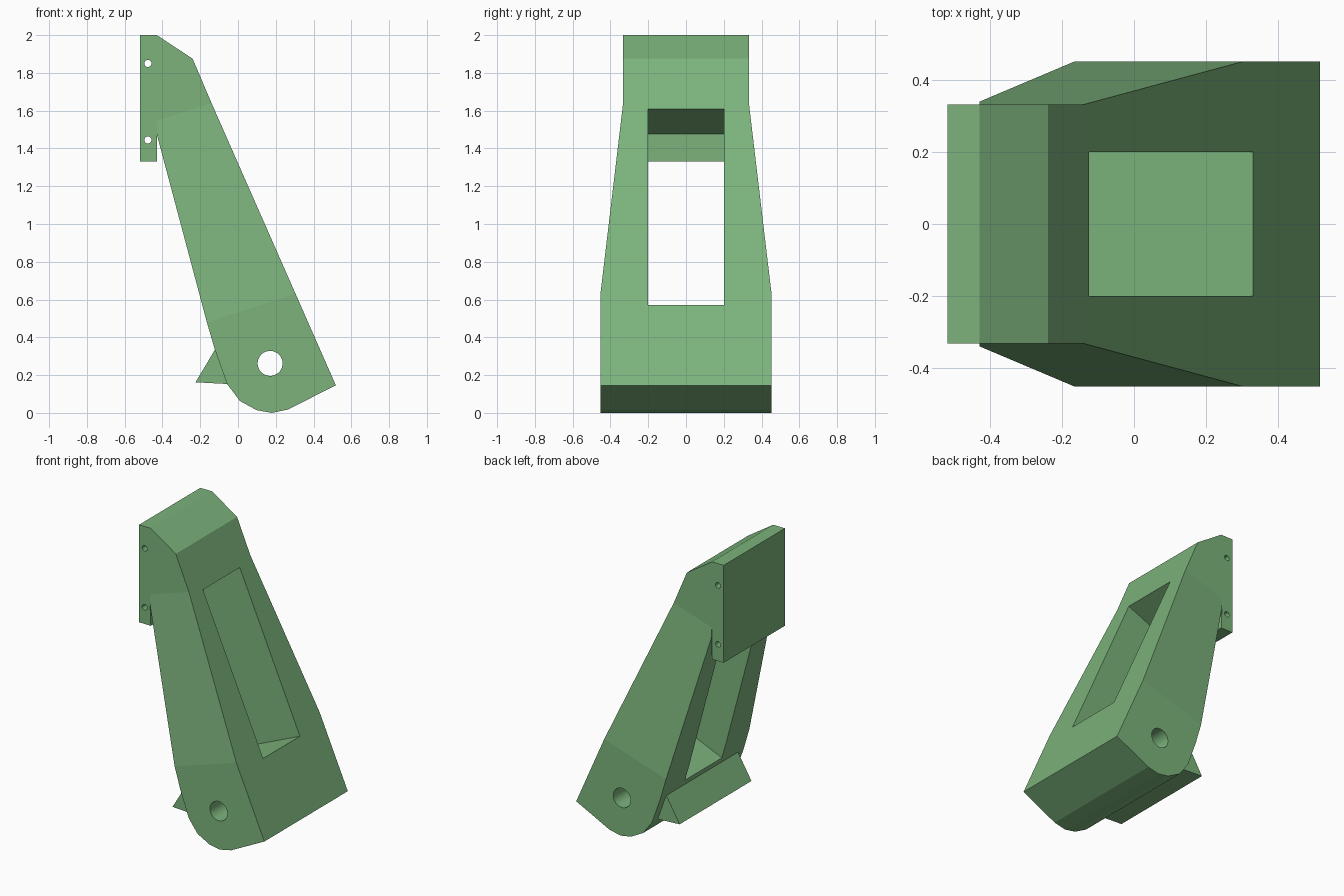
import bpy, bmesh
from math import pi
from mathutils import Matrix

if "Cube" in bpy.data.objects:
    bpy.data.objects.remove(bpy.data.objects["Cube"])

green = bpy.data.materials.new("green_plastic")
green.diffuse_color = (0.2, 0.45, 0.2, 1)
green.use_nodes = True
green.node_tree.nodes["Principled BSDF"].inputs["Base Color"].default_value = green.diffuse_color


def finish(name, bm):
    bmesh.ops.recalc_face_normals(bm, faces=bm.faces[:])
    me = bpy.data.meshes.new(name)
    bm.to_mesh(me)
    bm.free()
    ob = bpy.data.objects.new(name, me)
    bpy.context.collection.objects.link(ob)
    me.materials.append(green)
    return ob


def prism(name, profile, half):
    """Extrude an (x, z) profile symmetrically along y."""
    bm = bmesh.new()
    sides = [[bm.verts.new((x, s * half, z)) for x, z in profile] for s in (-1, 1)]
    for side in sides:
        bm.faces.new(side)
    for i in range(len(profile)):
        j = (i + 1) % len(profile)
        bm.faces.new((sides[0][i], sides[0][j], sides[1][j], sides[1][i]))
    return finish(name, bm)


def pin(name, x, z, r, segs):
    """Cylinder through the whole body along y."""
    bm = bmesh.new()
    bmesh.ops.create_cone(bm, cap_ends=True, segments=segs, radius1=r, radius2=r, depth=1.4,
                          matrix=Matrix.Translation((x, 0, z)) @ Matrix.Rotation(pi / 2, 4, 'X'))
    return finish(name, bm)


# Arm and mounting plate: profile points (x, z, half width), clockwise
N, W = 0.333, 0.453
pts = [
    (-0.52, 2.0, N), (-0.43, 2.0, N), (-0.24, 1.875, N),            # 0-2 head
    (-0.14, 1.64, N), (0.305, 0.63, W),                             # 3-4 taper, front
    (0.518, 0.146, W), (0.265, 0.018, W), (0.18, 0.0, W),           # 5-7 foot
    (0.10, 0.014, W), (0.01, 0.063, W), (-0.058, 0.153, W),         # 8-10 rounded foot
    (-0.122, 0.333, W), (-0.165, 0.48, W),                          # 11-12 rear
    (-0.43, 1.475, N + 0.008),                                      # 13 arm meets plate
    (-0.43, 1.33, N), (-0.52, 1.33, N),                             # 14-15 plate bottom
    (-0.43, 1.548, N),                                              # 16 end of upper taper line
]
bm = bmesh.new()
sides = [[bm.verts.new((x, s * w, z)) for x, z, w in pts] for s in (-1, 1)]
for v in sides:
    for loop in ((0, 1, 2, 3, 16, 14, 15), (3, 4, 12, 13, 16), range(4, 13), (13, 14, 16)):
        bm.faces.new([v[i] for i in loop])
for i in range(16):
    j = (i + 1) % 16
    bm.faces.new((sides[0][i], sides[0][j], sides[1][j], sides[1][i]))
body = finish("arm_with_mounting_plate", bm)

# Window, square to the sloping front face and stopping at the plate
slope = 0.436
cutters = [prism("window_cutter", [
    (0.078, 1.61 + 0.2 * slope), (-0.431, 1.61 - 0.309 * slope),
    (-0.431, 0.57 - 0.761 * slope), (0.53, 0.57 + 0.2 * slope)], 0.2)]

# Pivot hole and two screw holes
cutters.append(pin("pivot_cutter", 0.17, 0.262, 0.066, 48))
for z in (1.85, 1.445):
    cutters.append(pin("screw_cutter", -0.477, z, 0.019, 24))

bpy.context.view_layer.objects.active = body
for c in cutters:
    c.hide_render = True
    mod = body.modifiers.new(c.name, 'BOOLEAN')
    mod.operation = 'DIFFERENCE'
    mod.solver = 'EXACT'
    mod.object = c
    bpy.ops.object.modifier_apply(modifier=mod.name)
for c in cutters:
    bpy.data.objects.remove(c)

# Wedge-shaped ledge on the rear of the foot
prism("rear_ledge", [(-0.225, 0.162), (-0.123, 0.333), (-0.03, 0.25), (-0.055, 0.153)], 0.39)
